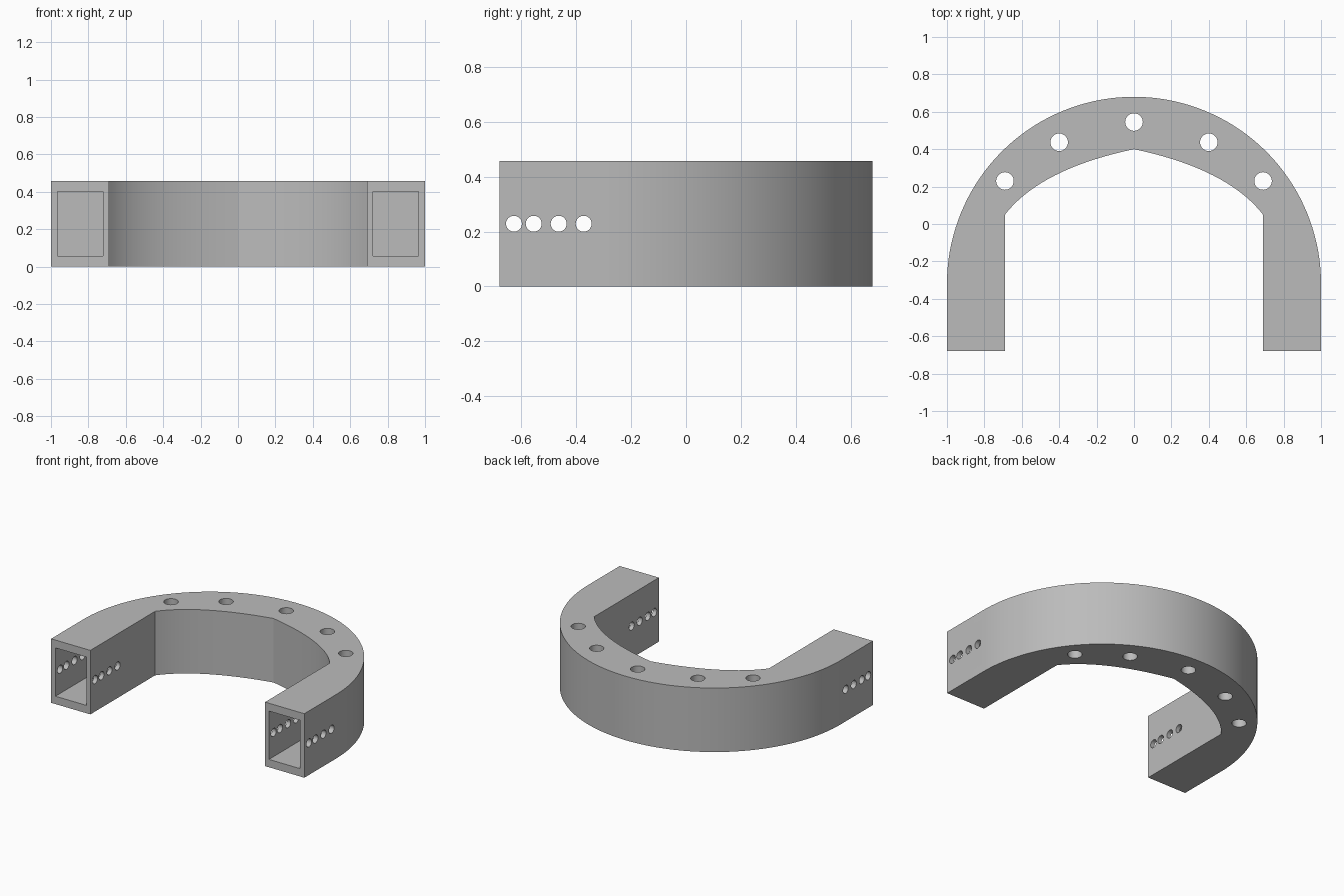
import bpy, bmesh, math
from mathutils import Matrix, Vector

cube = bpy.data.objects.get("Cube")
if cube:
    bpy.data.objects.remove(cube, do_unlink=True)

HEIGHT = 0.457
FRONT = -0.68      # open ends of the legs
SPRING = -0.32     # where the outer arc starts
INNER = 0.69       # half the gap between the legs

grey = bpy.data.materials.new("mid_grey")
grey.use_nodes = True
GREY = (0.5, 0.5, 0.5, 1)
grey.diffuse_color = GREY
grey.node_tree.nodes["Principled BSDF"].inputs["Base Color"].default_value = GREY


def make_object(name, bm):
    bmesh.ops.recalc_face_normals(bm, faces=bm.faces)
    mesh = bpy.data.meshes.new(name)
    bm.to_mesh(mesh)
    bm.free()
    mesh.materials.append(grey)
    obj = bpy.data.objects.new(name, mesh)
    bpy.context.collection.objects.link(obj)
    return obj


def add_cylinder(bm, centre, radius, depth, rotation=Matrix()):
    bmesh.ops.create_cone(bm, cap_ends=True, segments=32, radius1=radius, radius2=radius,
                          depth=depth, matrix=Matrix.Translation(centre) @ rotation)


def cut(target, cutter):
    cutter.hide_render = True
    mod = target.modifiers.new("cut", 'BOOLEAN')
    mod.operation = 'DIFFERENCE'
    mod.solver = 'EXACT'
    mod.object = cutter
    bpy.context.view_layer.objects.active = target
    bpy.ops.object.modifier_apply(modifier=mod.name)
    bpy.data.objects.remove(cutter, do_unlink=True)


# Horseshoe outline: round outside, pointed arch inside
outline = [(1, FRONT)]
for i in range(73):
    a = math.pi * i / 72
    outline.append((math.cos(a), SPRING + math.sin(a)))
outline += [(-1, FRONT), (-INNER, FRONT)]
corner, pull, apex = Vector((INNER, 0.05)), Vector((0.50, 0.295)), Vector((0, 0.40))
steps = [i / 20 for i in range(21)]
arch = [corner * (1 - t) ** 2 + pull * 2 * t * (1 - t) + apex * t * t for t in steps]
outline += [(-p.x, p.y) for p in arch]
outline += [(p.x, p.y) for p in reversed(arch[:-1])]
outline.append((INNER, FRONT))

bm = bmesh.new()
base = bm.faces.new([bm.verts.new((x, y, 0)) for x, y in outline])
raised = bmesh.ops.extrude_face_region(bm, geom=[base], use_keep_orig=True)
top = [v for v in raised["geom"] if isinstance(v, bmesh.types.BMVert)]
bmesh.ops.translate(bm, verts=top, vec=(0, 0, HEIGHT))
body = make_object("horseshoe_body", bm)

# Rectangular sockets in the leg ends
bm = bmesh.new()
for side in (-1, 1):
    size = Matrix.Diagonal((0.245, 0.72, 0.345, 1))
    place = Matrix.Translation((side * 0.843, FRONT, HEIGHT / 2))
    bmesh.ops.create_cube(bm, size=1, matrix=place @ size)
cut(body, make_object("socket_cutter", bm))

# Pin holes through the legs and bolt holes through the arch
bm = bmesh.new()
across = Matrix.Rotation(math.pi / 2, 4, 'Y')
for y in (-0.627, -0.555, -0.464, -0.373):
    add_cylinder(bm, (0, y, HEIGHT / 2), 0.029, 3, across)
for x, y in ((0, 0.545), (0.4, 0.437), (-0.4, 0.437), (0.69, 0.23), (-0.69, 0.23)):
    add_cylinder(bm, (x, y, HEIGHT / 2), 0.047, 1)
cut(body, make_object("hole_cutter", bm))

# Smooth curves, crisp edges
bpy.ops.object.select_all(action='DESELECT')
body.select_set(True)
bpy.context.view_layer.objects.active = body
bpy.ops.object.shade_smooth_by_angle(angle=math.radians(20))
